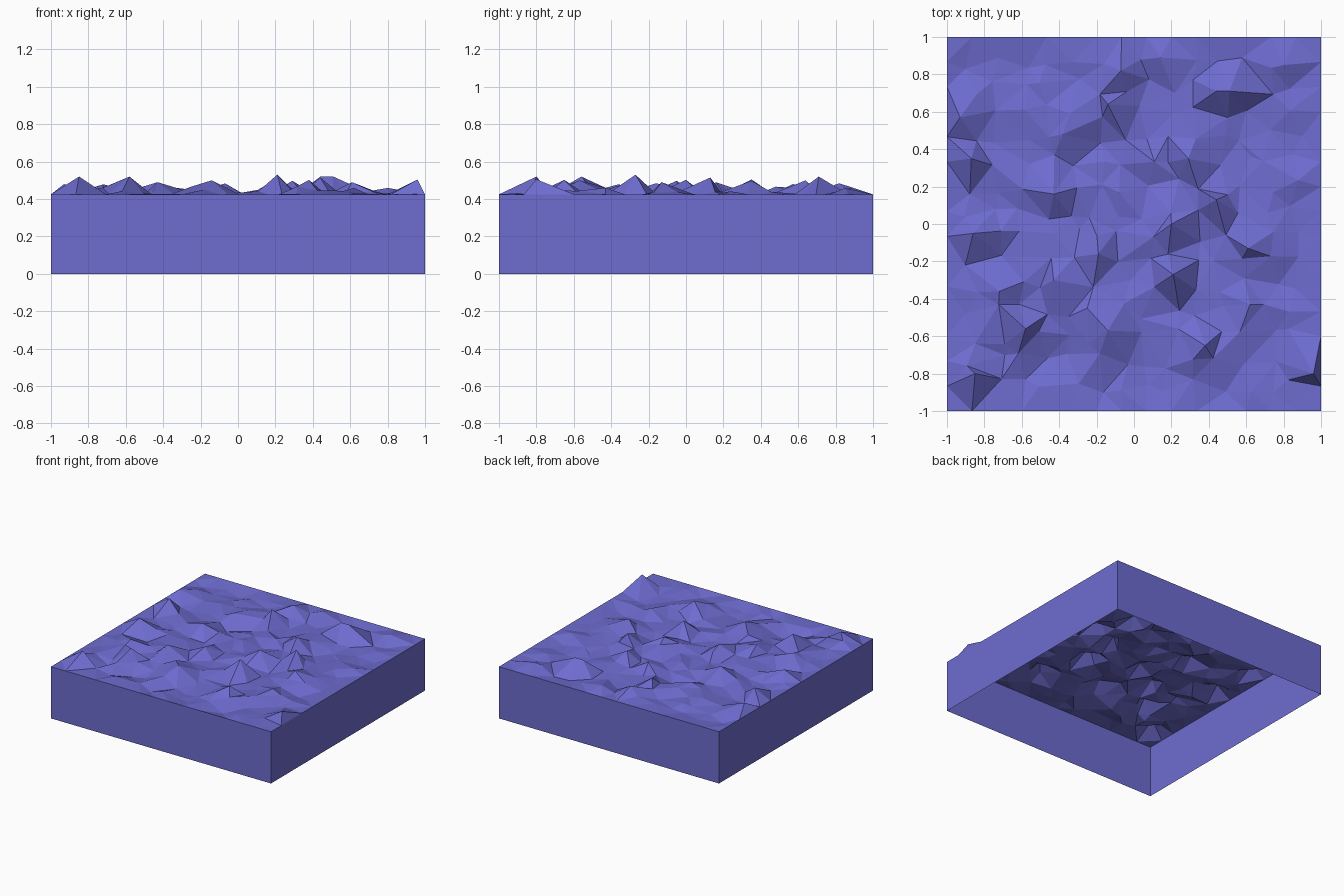
import bpy, bmesh, random
from math import exp

if "Cube" in bpy.data.objects:
    bpy.data.objects.remove(bpy.data.objects["Cube"])

random.seed(5)
N = 15            # terrain cells per side
RIM = 0.425       # height of the straight rim
STEP = 2 / N

# Skyline of the ground seen from the front (x, z) and from the right (y, z)
SKY_X = [(-1, .43), (-.98, .485), (-.85, .52), (-.66, .46), (-.58, .52), (-.48, .47),
         (-.43, .49), (-.27, .46), (-.14, .50), (.12, .475), (.21, .53), (.32, .485),
         (.44, .52), (.51, .52), (.61, .505), (.75, .445), (.96, .505), (1, .425)]
SKY_Y = [(-1, .43), (-.80, .52), (-.56, .52), (-.43, .46), (-.27, .53), (-.13, .49),
         (.13, .515), (.22, .47), (.35, .505), (.50, .46), (.71, .52), (1, .425)]

# Crest points (x, y); the ground falls away towards +x, -y
CRESTS = [(-.85, -.80), (-.58, -.56), (-.72, -.36), (-.43, -.30), (-.25, -.45),
          (-.14, -.57), (-.19, -.16), (-.43, .16), (-.93, .57), (-.87, .35),
          (-.38, .48), (-.14, .64), (-.07, .82), (.14, .89), (.44, .71), (.51, .71),
          (.29, .35), (.44, .13), (.20, .00), (.21, -.27), (.61, -.13),
          (.62, -.43), (.38, -.65), (.96, -.80), (.80, .85), (-.86, -.05)]


def sky(table, t):
    """Linear interpolation along a skyline."""
    for (a, za), (b, zb) in zip(table, table[1:]):
        if t <= b:
            return za + (zb - za) * (t - a) / (b - a)
    return RIM


def cap(x, y):
    return min(sky(SKY_X, x), sky(SKY_Y, y))


def bump(x, y, cx, cy, r):
    return exp(-((x - cx) ** 2 + (y - cy) ** 2) / r ** 2)


def height(x, y):
    """Rough base, raised along crests and hollowed on their lee side."""
    up = max(bump(x, y, cx, cy, 0.13) for cx, cy in CRESTS)
    down = max(bump(x, y, cx + 0.14, cy - 0.12, 0.12) for cx, cy in CRESTS)
    z = 0.42 + 0.05 * up - 0.035 * down + random.uniform(-0.022, 0.022)
    return min(z, cap(x, y))


# Rough faceted ground: jittered triangle grid with a level rim
bm = bmesh.new()
bmesh.ops.create_grid(bm, x_segments=N, y_segments=N, size=1)
inner = [v for v in bm.verts if not v.is_boundary]
for v in bm.verts:
    v.co.z = RIM
for v in inner:
    v.co.x += random.uniform(-0.33, 0.33) * STEP
    v.co.y += random.uniform(-0.33, 0.33) * STEP
free = set(inner)
for x, y in CRESTS:
    v = min(free, key=lambda p: (p.co.x - x) ** 2 + (p.co.y - y) ** 2)
    v.co = (x, y, min(cap(x, y), 0.53))
    free.discard(v)
for v in inner:
    if v in free:
        v.co.z = height(v.co.x, v.co.y)
bmesh.ops.triangulate(bm, faces=bm.faces[:], quad_method='SHORT_EDGE')

# Plain side walls, open underneath
rim = [e for e in bm.edges if e.is_boundary]
skirt = bmesh.ops.extrude_edge_only(bm, edges=rim)["geom"]
for v in skirt:
    if isinstance(v, bmesh.types.BMVert):
        v.co.z = 0
bmesh.ops.recalc_face_normals(bm, faces=bm.faces[:])
if max(bm.faces, key=lambda f: f.calc_center_median().z).normal.z < 0:
    bmesh.ops.reverse_faces(bm, faces=bm.faces[:])

mesh = bpy.data.meshes.new("terrain_block")
bm.to_mesh(mesh)
bm.free()
block = bpy.data.objects.new("terrain_block", mesh)
bpy.context.collection.objects.link(block)

mat = bpy.data.materials.new("violet_blue")
mat.diffuse_color = (0.155, 0.15, 0.63, 1)
mat.use_nodes = True
mat.node_tree.nodes["Principled BSDF"].inputs["Base Color"].default_value = mat.diffuse_color
mesh.materials.append(mat)
